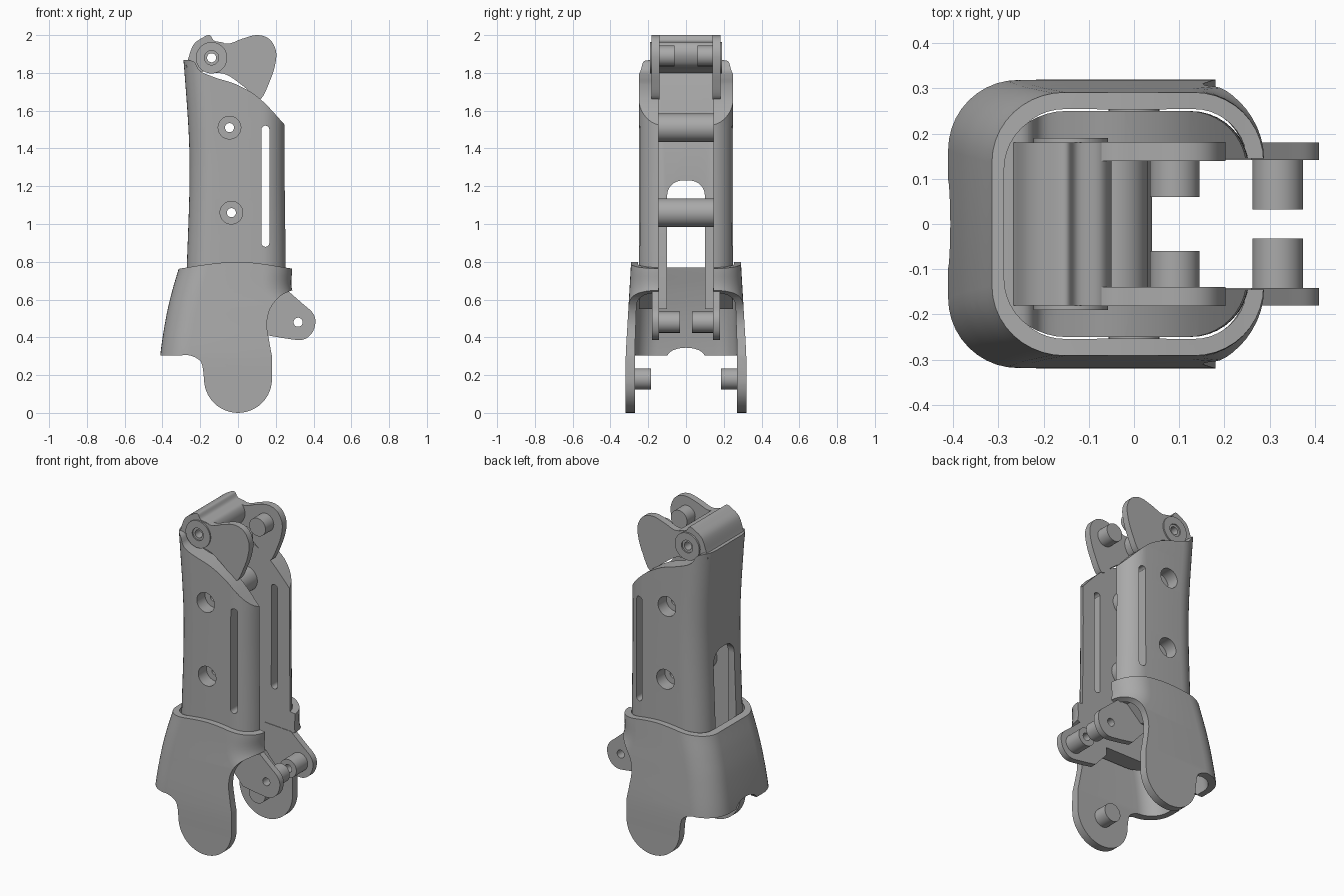
import bpy, bmesh, math
from mathutils import Vector, Matrix

if "Cube" in bpy.data.objects:
    bpy.data.objects.remove(bpy.data.objects["Cube"], do_unlink=True)

grey = bpy.data.materials.new("plain grey")
grey.use_nodes = True
tone = (0.4, 0.4, 0.4, 1)
grey.diffuse_color = tone
grey.node_tree.nodes["Principled BSDF"].inputs["Base Color"].default_value = tone


def finish(name, bm):
    bmesh.ops.recalc_face_normals(bm, faces=bm.faces[:])
    mesh = bpy.data.meshes.new(name)
    bm.to_mesh(mesh)
    bm.free()
    mesh.materials.append(grey)
    ob = bpy.data.objects.new(name, mesh)
    bpy.context.collection.objects.link(ob)
    return ob


def prism(name, pts, y0, y1):
    """Extrude an x-z outline along y."""
    bm = bmesh.new()
    face = bm.faces.new([bm.verts.new((x, y0, z)) for x, z in pts])
    new = bmesh.ops.extrude_face_region(bm, geom=[face])["geom"]
    bmesh.ops.translate(bm, vec=(0, y1 - y0, 0),
                        verts=[v for v in new if isinstance(v, bmesh.types.BMVert)])
    return finish(name, bm)


def box(name, x0, x1, y0, y1, z0, z1):
    return prism(name, [(x0, z0), (x1, z0), (x1, z1), (x0, z1)], y0, y1)


def rod(name, x, z, r, y0, y1, n=40):
    return prism(name, [(x + r * math.cos(i * math.tau / n), z + r * math.sin(i * math.tau / n))
                        for i in range(n)], y0, y1)


def smooth_path(pts, closed=False, steps=6):
    """Catmull-Rom curve through the points."""
    p = [Vector(q) for q in pts]
    n = len(p)
    out = []
    for i in range(n if closed else n - 1):
        at = (lambda k: p[k % n]) if closed else (lambda k: p[min(max(k, 0), n - 1)])
        a, b, c, d = (at(i + k) for k in (-1, 0, 1, 2))
        for s in range(steps):
            t = s / steps
            out.append(0.5 * (2 * b + (c - a) * t + (2 * a - 5 * b + 4 * c - d) * t * t
                              + (3 * b - a - 3 * c + d) * t ** 3))
    return [tuple(v) for v in out] + ([] if closed else [tuple(p[-1])])


def loft(name, sections, r, inset=0.0, n=10):
    """Rounded-rectangle rings; each section is (z, left x, right x, half width)."""
    bm = bmesh.new()
    rings = []
    for z, x0, x1, h in sections:
        x0, x1, h, q = x0 + inset, x1 - inset, h - inset, r - inset
        ring = []
        for k, (cx, cy) in enumerate([(x1 - q, h - q), (x0 + q, h - q),
                                      (x0 + q, q - h), (x1 - q, q - h)]):
            for j in range(n + 1):
                a = (k + j / n) * math.pi / 2
                ring.append(bm.verts.new((cx + q * math.cos(a), cy + q * math.sin(a), z)))
        rings.append(ring)
    for a, b in zip(rings, rings[1:]):
        for i in range(len(a)):
            j = (i + 1) % len(a)
            bm.faces.new((a[i], a[j], b[j], b[i]))
    bm.faces.new(rings[0])
    bm.faces.new(rings[-1])
    return finish(name, bm)


def combine(ob, other, op="DIFFERENCE"):
    mod = ob.modifiers.new("cut", "BOOLEAN")
    mod.operation, mod.solver, mod.object = op, "EXACT", other
    bpy.context.view_layer.objects.active = ob
    bpy.ops.object.modifier_apply(modifier=mod.name)
    bpy.data.objects.remove(other, do_unlink=True)


def both(y0, y1):
    return ((y0, y1), (-y1, -y0))


# Upper shell: thick-walled channel open on +x
sections = smooth_path([(0.5, -0.28, 0.255, 0.25), (0.8, -0.27, 0.255, 0.25),
                        (1.2, -0.257, 0.25, 0.25), (1.5, -0.262, 0.25, 0.25),
                        (1.95, -0.295, 0.25, 0.25)])
shell = loft("upper_shell", sections, 0.13)
top_edge = smooth_path([(0.252, 1.52), (0.12, 1.66), (0, 1.735), (-0.12, 1.775),
                        (-0.2, 1.81), (-0.235, 1.86), (-0.3, 1.87)])
combine(shell, prism("outline", [(-0.4, 0.55), (0.1, 0.55), (0.2, 0.64), (0.4, 0.64),
                                 (0.4, 1.52)] + top_edge + [(-0.4, 1.87)], -0.5, 0.5), "INTERSECT")
combine(shell, box("channel", -0.215, 0.6, -0.145, 0.145, 0.3, 2.2))

# Rounded slot in the back wall
slot = box("back_slot", -0.5, -0.1, -0.1, 0.1, 0.3, 1.23)
bevel = slot.modifiers.new("round", "BEVEL")
bevel.width, bevel.segments = 0.08, 8
bpy.context.view_layer.objects.active = slot
bpy.ops.object.modifier_apply(modifier=bevel.name)
combine(shell, slot)

# Long side slots
ends = [(0.145 + 0.021 * math.cos(a), (1.5 if a < math.pi else 0.9) + 0.021 * math.sin(a))
        for a in [math.pi * k / 8 for k in range(9)] + [math.pi * (1.0001 + k / 8) for k in range(9)]]
combine(shell, prism("side_slot", ends, -0.5, 0.5))

# Cross pins with sunken screw holes
for label, x, z in (("upper", -0.045, 1.51), ("lower", -0.035, 1.06)):
    pin = rod(label + "_cross_pin", x, z, 0.075, -0.147, 0.147)
    combine(pin, rod("bore", x, z, 0.024, -0.4, 0.4))
    combine(shell, rod("bore", x, z, 0.024, -0.4, 0.4))
    for y0, y1 in both(0.17, 0.4):
        combine(shell, rod("sink", x, z, 0.06, y0, y1))

# Knuckle block over the top of the back wall
knuckle = prism("top_knuckle", smooth_path(
    [(-0.272, 1.83), (-0.262, 1.88), (-0.235, 1.95), (-0.19, 1.985), (-0.15, 2.0), (-0.125, 1.97),
     (-0.07, 1.955), (-0.05, 1.9), (-0.08, 1.84), (-0.15, 1.82), (-0.22, 1.8)], True),
    -0.18, 0.18)
combine(knuckle, rod("bore", -0.14, 1.88, 0.024, -0.4, 0.4))

# Top ears, hinge bosses and pegs
ear_outline = smooth_path([(-0.14, 1.96), (-0.05, 1.955), (0.02, 1.98), (0.1, 2.0), (0.165, 1.98),
                           (0.2, 1.92), (0.198, 1.85), (0.17, 1.76), (0.115, 1.66), (0.04, 1.72),
                           (-0.06, 1.79), (-0.16, 1.81), (-0.21, 1.88)], True)
for side, s in (("left", 0), ("right", 1)):
    ear = prism(side + "_top_ear", ear_outline, *both(0.14, 0.182)[s])
    boss = rod(side + "_hinge_boss", -0.14, 1.88, 0.083, *both(0.15, 0.19)[s])
    combine(boss, rod("sink", -0.14, 1.88, 0.038, *both(0.18, 0.3)[s]))
    for part in (ear, boss):
        combine(part, rod("bore", -0.14, 1.88, 0.024, -0.4, 0.4))
    rod(side + "_top_peg", 0.09, 1.89, 0.055, *both(0.06, 0.145)[s])

# Lower ears with hollow pegs
low_ear = smooth_path([(0.26, 0.65), (0.34, 0.58), (0.395, 0.53), (0.41, 0.48), (0.39, 0.42),
                       (0.34, 0.387), (0.26, 0.393), (0.16, 0.41)])
for side, s in (("left", 0), ("right", 1)):
    ear = prism(side + "_lower_ear", low_ear + [(0.08, 0.5), (0.08, 0.66)], *both(0.142, 0.18)[s])
    peg = rod(side + "_lower_peg", 0.318, 0.48, 0.056, *both(0.032, 0.147)[s])
    for part in (ear, peg):
        combine(part, rod("bore", 0.318, 0.48, 0.024, -0.4, 0.4))

# Flared cuff with two rounded feet
flare = smooth_path([(0.85, -0.29, 0.287, 0.288), (0.76, -0.315, 0.287, 0.293),
                     (0.64, -0.35, 0.29, 0.3), (0.5, -0.382, 0.38, 0.308),
                     (0.3, -0.412, 0.48, 0.319), (0.12, -0.42, 0.5, 0.32),
                     (-0.1, -0.42, 0.5, 0.32)])
cuff = loft("flared_cuff", flare, 0.155)
hollow = [(z + (0.02 if z > 0.84 else -0.02 if z < -0.09 else 0), a, b,
           h - 0.012 * min(1, max(0, (0.76 - z) / 0.5))) for z, a, b, h in flare]
combine(cuff, loft("hollow", hollow, 0.155, 0.037))
foot = [(0.18 * math.cos(a), 0.18 + 0.18 * math.sin(a))
        for a in [-math.pi * k / 24 for k in range(25)]]
front_edge = smooth_path([(0.32, 0.65), (0.285, 0.648), (0.22, 0.615), (0.17, 0.55), (0.153, 0.47),
                          (0.165, 0.38), (0.18, 0.3)])
back_edge = smooth_path([(-0.185, 0.23), (-0.2, 0.275), (-0.25, 0.303), (-0.3, 0.305)])
rim = smooth_path([(-0.5, 0.72), (-0.3, 0.765), (0, 0.8), (0.28, 0.765), (0.32, 0.76)])
combine(cuff, prism("outline", rim + front_edge + foot + back_edge + [(-0.5, 0.305)], -0.5, 0.5),
        "INTERSECT")
combine(cuff, box("opening", 0.1, 0.7, -0.145, 0.145, -0.2, 1))
arch = rod("arch", 0, 0, 0.1, -0.5, -0.1)
arch.data.transform(Matrix.Translation((0, 0, 0.295)) @ Matrix.Diagonal((1, 1, 0.5, 1))
                    @ Matrix.Rotation(-math.pi / 2, 4, "Z"))
combine(cuff, arch)

# Foot pegs
for (y0, y1), side in zip(both(0.185, 0.285), ("left", "right")):
    rod(side + "_foot_peg", 0, 0.18, 0.056, y0, y1)

# Smooth shading with crisp edges
for ob in bpy.context.scene.objects:
    if ob.type == "MESH" and grey.name in ob.data.materials:
        bpy.ops.object.select_all(action="DESELECT")
        ob.select_set(True)
        bpy.context.view_layer.objects.active = ob
        bpy.ops.object.shade_smooth_by_angle(angle=math.radians(30))
